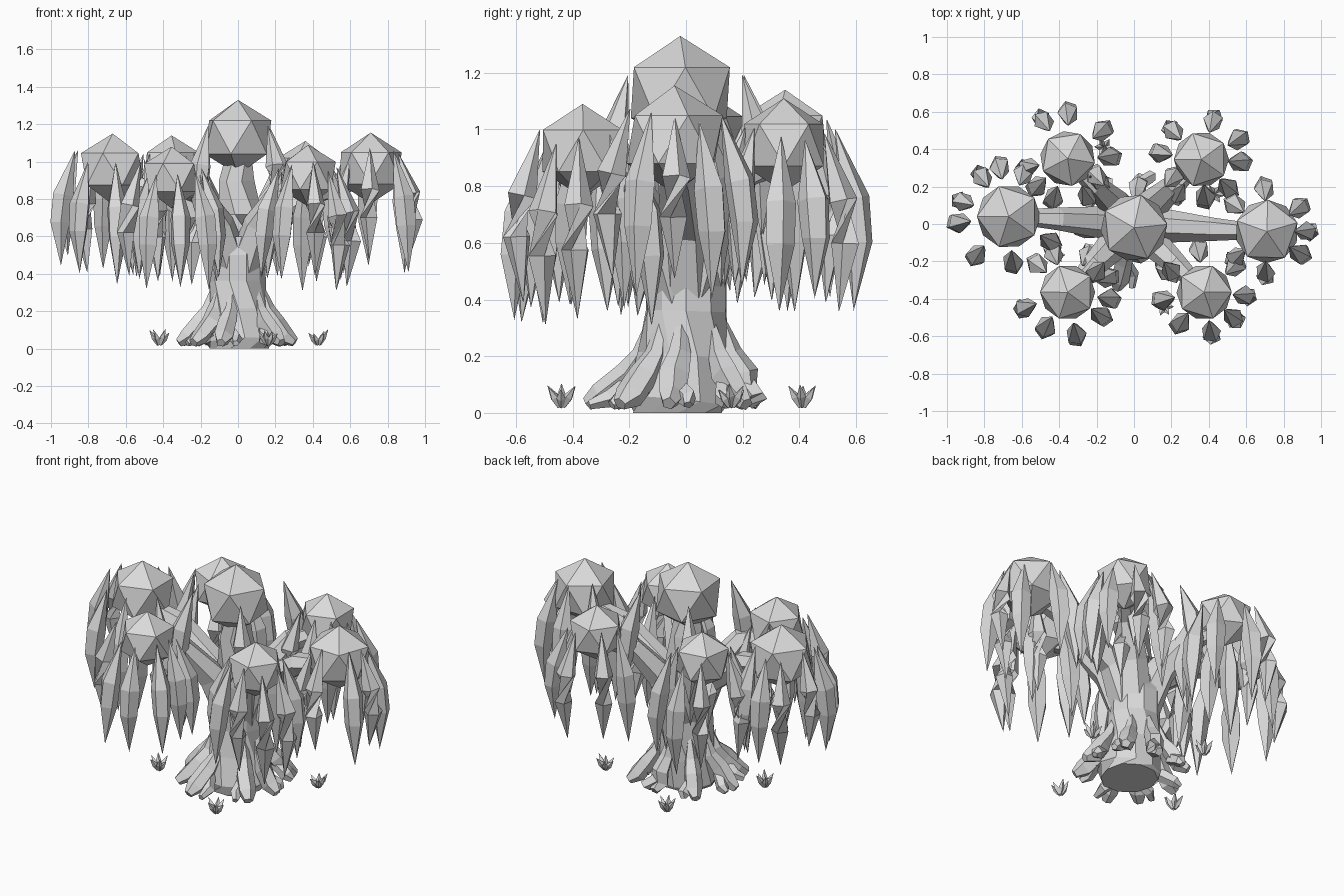
import bpy, bmesh, random
from math import radians, cos, sin, pi
from mathutils import Vector, Matrix

random.seed(4)
if "Cube" in bpy.data.objects:
    bpy.data.objects.remove(bpy.data.objects["Cube"])

GREY = (0.7, 0.7, 0.7, 1)
mat = bpy.data.materials.new("pale_grey")
mat.use_nodes = True
mat.diffuse_color = GREY
mat.node_tree.nodes["Principled BSDF"].inputs["Base Color"].default_value = GREY


def finish(bm, name):
    bmesh.ops.recalc_face_normals(bm, faces=bm.faces)
    mesh = bpy.data.meshes.new(name)
    bm.to_mesh(mesh)
    bm.free()
    mesh.materials.append(mat)
    obj = bpy.data.objects.new(name, mesh)
    bpy.context.collection.objects.link(obj)


def polar(angle, r, z, centre=(0, 0)):
    a = radians(angle)
    return Vector((centre[0] + r * cos(a), centre[1] + r * sin(a), z))


def add_tube(bm, points, radii, sides=6, jitter=0.0):
    """Faceted tapering tube through the points, capped at both ends."""
    points = [Vector(p) for p in points]
    rings = []
    for i, p in enumerate(points):
        along = points[min(i + 1, len(points) - 1)] - points[max(i - 1, 0)]
        turn = along.to_track_quat('Z', 'Y')
        ring = []
        for k in range(sides):
            a = 2 * pi * k / sides
            r = radii[i] * random.uniform(1 - jitter, 1 + jitter)
            ring.append(bm.verts.new(p + turn @ Vector((r * cos(a), r * sin(a), 0))))
        rings.append(ring)
    for low, high in zip(rings, rings[1:]):
        for k in range(sides):
            n = (k + 1) % sides
            bm.faces.new((low[k], low[n], high[n], high[k]))
    bm.faces.new(rings[0])
    bm.faces.new(rings[-1])


def add_crown(name, x, y, top, r, spin):
    bm = bmesh.new()
    m = Matrix.Translation((x, y, top - r)) @ Matrix.Rotation(spin, 4, 'Z')
    bmesh.ops.create_icosphere(bm, subdivisions=1, radius=r, matrix=m)
    finish(bm, name + "_crown")


def add_leaf(bm, heading, out, top, length, centre=(0, 0)):
    """Hanging blade: leans out from its upper tip, then drops straight."""
    end = out + random.uniform(-.02, .03)
    add_tube(bm, [polar(heading, out - .07, top, centre),
                  polar(heading, out - .005, top - length * .38, centre),
                  polar(heading, out + .012, top - length * .62, centre),
                  polar(heading, end, top - length, centre)],
             [.001, .056, .052, .001], 5, .06)


# Foliage clusters: name, x, y, top height, crown radius, leaf ring, leaf headings
CLUSTERS = [
    ("left", .71, -.04, 1.155, .19, .23, (0, 36, 93, 140, 220, 268, 326)),
    ("right", -.67, .04, 1.15, .19, .26, (71, 100, 124, 162, 187, 230, 275, 329)),
    ("back_right", -.355, .35, 1.14, .165, .235, (2, 39, 89, 123, 193, 222, 250, 298, 322)),
    ("back_left", .36, .345, 1.11, .165, .22, (28, 73, 135, 171, 235, 275, 313, 356)),
    ("front_left", .375, -.365, 1.09, .165, .22, (40, 97, 150, 190, 232, 280, 319, 355)),
    ("front_right", -.355, -.365, 1.08, .165, .235, (20, 61, 110, 137, 200, 238, 281, 325, 351)),
]

add_crown("centre", 0, -.02, 1.33, .2, .1)

for name, x, y, top, r, ring, headings in CLUSTERS:
    add_crown(name, x, y, top, r, random.uniform(0, 1.2))

    # Hanging leaves around the crown
    bm = bmesh.new()
    for h in headings:
        add_leaf(bm, h, ring + random.uniform(-.015, .015), top - random.uniform(.08, .16),
                 random.uniform(.55, .66), (x, y))
    finish(bm, name + "_leaves")

    # Limb from the trunk up into the crown
    bm = bmesh.new()
    foot = Vector((x, y, 0)).normalized()
    add_tube(bm, [foot * .04 + Vector((0, 0, .42)),
                  foot * .15 + Vector((0, 0, .66)),
                  Vector((x * .6, y * .6, .84)),
                  Vector((x, y, top - r * 1.3))],
             [.1, .085, .062, .035], 6, .1)
    finish(bm, name + "_limb")

# Upper leaves around the central crown
bm = bmesh.new()
for h in (50, 128, 232, 308):
    add_leaf(bm, h, .33, 1.19, .56)
finish(bm, "centre_leaves")

# Trunk: broad bole and slimmer stem reaching the central crown
bm = bmesh.new()
add_tube(bm, [(.01, -.03, 0), (.01, -.03, .04), (0, -.01, .2), (0, 0, .36), (0, 0, .5), (0, 0, .6)],
         [.16, .18, .16, .148, .145, .125], 10, .04)
for v in bm.verts:
    if v.co.z < .02:
        v.co.z = 0
finish(bm, "trunk")
bm = bmesh.new()
add_tube(bm, [(0, 0, .5), (.01, 0, .72), (0, -.01, .9), (0, -.02, 1.05)],
         [.13, .115, .095, .07], 7, .08)
finish(bm, "upper_stem")

# Flaring roots with a short side toe: heading and reach
bm = bmesh.new()
for h, reach in ((-8, .31), (44, .32), (85, .26), (135, .3), (180, .32),
                 (220, .34), (257, .36), (318, .33)):
    bend = h + random.uniform(-6, 6)
    add_tube(bm, [polar(h, .13, .32), polar(h, .16, .21), polar(bend, .21, .14),
                  polar(bend, reach - .05, .065), polar(bend, reach, .032)],
             [.015, .038, .052, .05, .026], 5, .12)
    toe = bend + random.choice((-13, 13))
    add_tube(bm, [polar(bend, .21, .1), polar(toe, .27, .05), polar(toe, reach - .02, .028)],
             [.04, .034, .018], 5, .1)
finish(bm, "roots")

# Grass tufts: a fan of pointed blades
bm = bmesh.new()
for spot in ((.43, .16), (.16, -.44), (-.42, -.16), (-.16, .41)):
    for k in range(6):
        h = k * 60 + random.uniform(-12, 12)
        tall = random.uniform(.06, .085)
        add_tube(bm, [polar(h, .005, .022, spot), polar(h, .026, .02 + tall * .5, spot),
                      polar(h, .052, .02 + tall, spot)], [.01, .016, .001], 4)
finish(bm, "grass_tufts")
